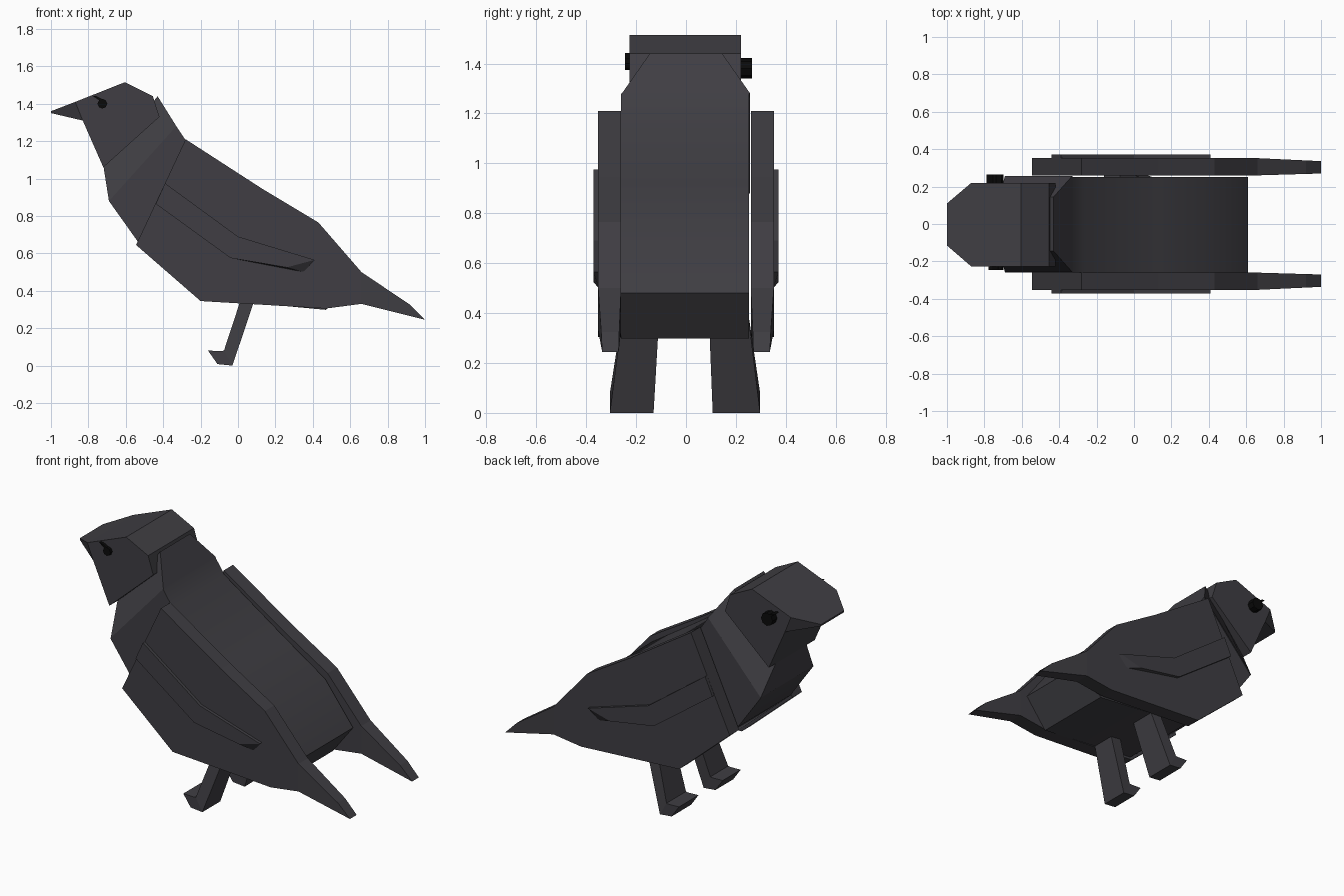
import bpy, bmesh, math

cube = bpy.data.objects.get("Cube")
if cube:
    bpy.data.objects.remove(cube, do_unlink=True)


def material(name, rgb):
    m = bpy.data.materials.new(name)
    m.use_nodes = True
    m.diffuse_color = (*rgb, 1)
    m.node_tree.nodes["Principled BSDF"].inputs["Base Color"].default_value = (*rgb, 1)
    return m


PLUMAGE = material("charcoal_plumage", (0.05, 0.048, 0.056))
EYE = material("eye_black", (0.003, 0.003, 0.003))


def loft(name, ring_a, ring_b, mat):
    """Closed solid between two matching rings of 3D points."""
    bm = bmesh.new()
    a = [bm.verts.new(p) for p in ring_a]
    b = [bm.verts.new(p) for p in ring_b]
    bm.faces.new(a)
    bm.faces.new(b[::-1])
    for i in range(len(a)):
        j = (i + 1) % len(a)
        bm.faces.new((a[j], a[i], b[i], b[j]))
    bmesh.ops.recalc_face_normals(bm, faces=bm.faces)
    mesh = bpy.data.meshes.new(name)
    bm.to_mesh(mesh)
    bm.free()
    mesh.materials.append(mat)
    obj = bpy.data.objects.new(name, mesh)
    bpy.context.collection.objects.link(obj)
    return obj


def at_y(profile, y):
    return [(x, y, z) for x, z in profile]


def prism(name, profile, y0, y1, mat=PLUMAGE):
    return loft(name, at_y(profile, y0), at_y(profile, y1), mat)


# Body with a softly shaded back and rump
BODY = [(-0.33, 1.28), (-0.27, 1.19), (0.13, 0.92), (0.42, 0.73), (0.61, 0.48),
        (0.47, 0.298), (-0.19, 0.36), (-0.53, 0.655), (-0.69, 0.88)]
body = prism("body", BODY, -0.26, 0.252)
bpy.ops.object.select_all(action='DESELECT')
body.select_set(True)
bpy.context.view_layer.objects.active = body
bpy.ops.object.shade_smooth_by_angle(angle=math.radians(53))
body.select_set(False)


# Neck tapering up from the body into the head
def slab(front, back, half):
    (fx, fz), (bx, bz) = front, back
    return [(fx, -half, fz), (bx, -half, bz), (bx, half, bz), (fx, half, fz)]


loft("neck", slab((-0.69, 0.88), (-0.33, 1.28), 0.257),
     slab((-0.72, 1.07), (-0.43, 1.44), 0.145), PLUMAGE)

# Head and wedge-shaped beak
prism("head", [(-0.87, 1.41), (-0.605, 1.515), (-0.455, 1.44), (-0.42, 1.33),
               (-0.72, 1.06), (-0.83, 1.31)], -0.227, 0.22)
loft("beak", [(-0.87, -0.227, 1.41), (-0.87, 0.22, 1.41),
              (-0.83, 0.22, 1.31), (-0.83, -0.227, 1.31)],
     [(-1, -0.115, 1.36), (-1, 0.11, 1.36), (-1, 0.11, 1.35), (-1, -0.115, 1.35)], PLUMAGE)

WING = [(-0.28, 1.21), (0.13, 0.945), (0.43, 0.765), (0.66, 0.50), (0.66, 0.33),
        (0.47, 0.305), (-0.20, 0.345), (-0.545, 0.645)]
TAIL = [(0.66, 0.50), (0.92, 0.325), (1.0, 0.245), (0.66, 0.33)]
PANEL_IN = [(-0.39, 0.975), (0.0, 0.69), (0.41, 0.565), (0.35, 0.50),
            (-0.04, 0.575), (-0.44, 0.865)]
PANEL_OUT = [(-0.39, 0.975), (0.0, 0.69), (0.41, 0.565), (0.26, 0.525),
             (-0.04, 0.575), (-0.44, 0.865)]


def taper(profile, y_start, y_tip):
    return [(x, y_start + (y_tip - y_start) * (x - 0.66) / 0.34, z) for x, z in profile]


for side, s in (("front", -1), ("back", 1)):
    # Wing, its trailing tip and the raised feather panel
    prism(side + "_wing", WING, s * 0.26, s * 0.352)
    loft(side + "_wing_tip", taper(TAIL, s * 0.26, s * 0.27),
         taper(TAIL, s * 0.352, s * 0.336), PLUMAGE)
    loft(side + "_feather_panel", at_y(PANEL_IN, s * 0.35),
         at_y(PANEL_OUT, s * 0.371), PLUMAGE)

    # Leg leaning back into the body, flaring outward toward the ground
    low_in, low_out = (-0.13, -0.305) if s < 0 else (0.107, 0.297)
    top_in, top_out = (-0.105, -0.25) if s < 0 else (0.09, 0.245)

    def leg_ring(low, top):
        return [(-0.075, low, 0.08), (-0.03, low, 0.0), (0.115, top, 0.43), (0.04, top, 0.43)]

    loft(side + "_leg", leg_ring(low_in, top_in), leg_ring(low_out, top_out), PLUMAGE)
    prism(side + "_foot", [(-0.16, 0.08), (-0.09, 0.078), (-0.075, 0.08),
                           (-0.03, 0.0), (-0.11, 0.008)], low_in, low_out)


# Eyes with a small brow streak
def eye(side, x, z, r, y0, y1):
    ring = [(x + r * math.cos(i * math.pi / 4), z + r * math.sin(i * math.pi / 4))
            for i in range(8)]
    prism(side + "_eye", ring, y0, y1, EYE)
    prism(side + "_brow", [(x - 0.052, z + 0.042), (x - 0.035, z + 0.042),
                           (x + 0.012, z + 0.018), (x - 0.005, z + 0.01)], y0, y1, EYE)


eye("front", -0.725, 1.40, 0.026, -0.21, -0.245)
eye("back", -0.737, 1.38, 0.04, 0.20, 0.264)
